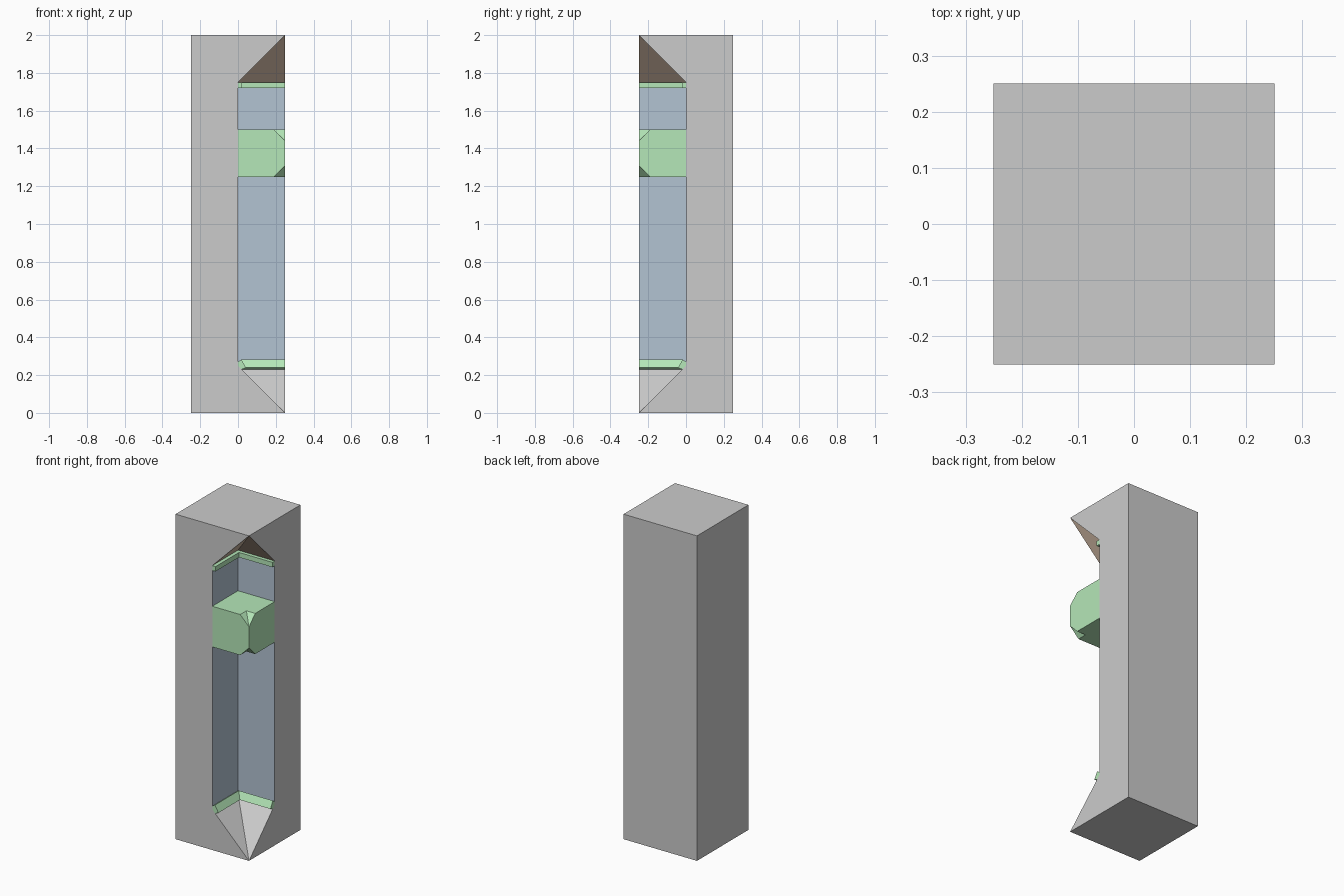
import bpy, bmesh

if "Cube" in bpy.data.objects:
    bpy.data.objects.remove(bpy.data.objects["Cube"])

def material(name, rgb):
    m = bpy.data.materials.new(name)
    m.diffuse_color = (*rgb, 1)
    m.use_nodes = True
    m.node_tree.nodes["Principled BSDF"].inputs["Base Color"].default_value = m.diffuse_color
    return m

GREY = material("stone_grey", (0.8, 0.8, 0.8))
BLUE = material("wall_blue", (0.45, 0.55, 0.65))
BROWN = material("roof_brown", (0.65, 0.5, 0.38))
GREEN = material("trim_green", (0.46, 0.8, 0.48))

def loft(name, rings, mats, slots=None, cap=True):
    """Join equal-length closed rings of points; slots[(band, side)] = material slot."""
    bm = bmesh.new()
    loops = [[bm.verts.new(p) for p in ring] for ring in rings]
    n = len(loops[0])
    for b, (lo, hi) in enumerate(zip(loops, loops[1:])):
        for i in range(n):
            j = (i + 1) % n
            f = bm.faces.new((lo[i], lo[j], hi[j], hi[i]))
            f.material_index = (slots or {}).get((b, i), 0)
    if cap:
        bm.faces.new(loops[0][::-1])
        bm.faces.new(loops[-1])
    bmesh.ops.remove_doubles(bm, verts=bm.verts, dist=1e-5)
    bmesh.ops.dissolve_degenerate(bm, edges=bm.edges, dist=1e-5)
    bmesh.ops.recalc_face_normals(bm, faces=bm.faces)
    me = bpy.data.meshes.new(name)
    bm.to_mesh(me)
    bm.free()
    for m in mats:
        me.materials.append(m)
    ob = bpy.data.objects.new(name, me)
    bpy.context.collection.objects.link(ob)
    return ob

def notched_ring(x0, y1, z, cut):
    """Rectangle reaching the front right corner, with a square notch cut from it."""
    c = 0.25
    return [(x0, -c, z), (c - cut, -c, z), (c - cut, cut - c, z),
            (c, cut - c, z), (c, y1, z), (x0, y1, z)]

# pillar with a corner niche that tapers to points at top and bottom
loft("pillar", [notched_ring(-0.25, 0.25, z, cut) for z, cut in
                ((0, 0), (0.25, 0.25), (1.75, 0.25), (2, 0))],
     [GREY, BLUE, BROWN], {(1, 1): 1, (1, 2): 1, (2, 1): 2, (2, 2): 2})

# block filling the niche, with its outer corner nicked above and below
loft("corner_block", [notched_ring(0, 0, z, cut) for z, cut in
                      ((1.25, 0.06), (1.31, 0), (1.44, 0), (1.5, 0.06))], [GREEN])

# trims: small profile (distance from wall, height) swept round the niche corner
def trim(name, profile):
    loft(name, [[(d, -0.25, z) for d, z in profile],
                [(d, -d, z) for d, z in profile],
                [(0.25, -d, z) for d, z in profile]], [GREEN])

trim("lower_trim", [(0, 0.25), (0, 0.27), (0.018, 0.282), (0.042, 0.24), (0.02, 0.23)])
trim("upper_trim", [(0, 1.75), (0, 1.72), (0.022, 1.72), (0.022, 1.75)])
